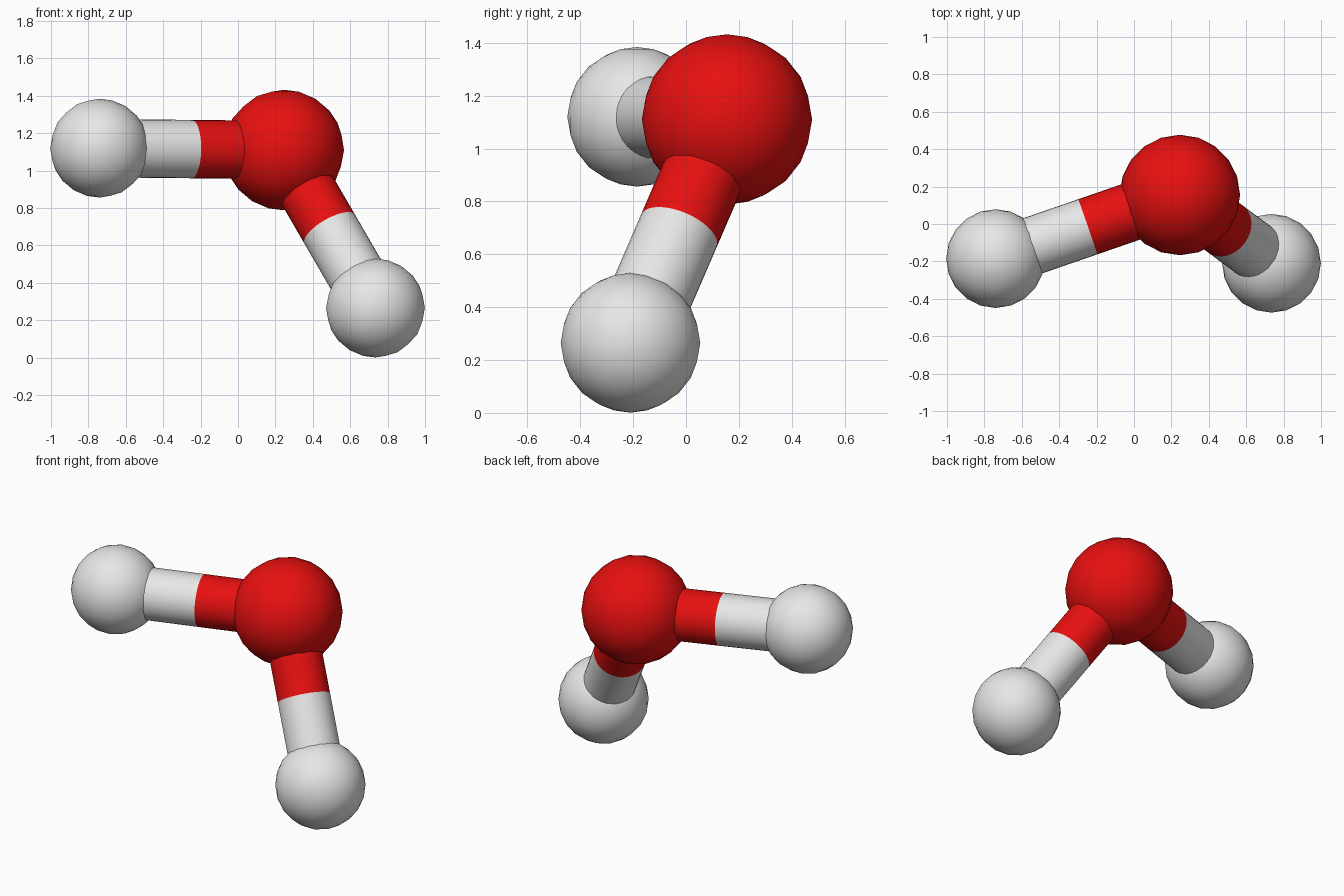
import bpy
from mathutils import Vector

cube = bpy.data.objects.get("Cube")
if cube:
    bpy.data.objects.remove(cube, do_unlink=True)


def make_material(name, rgb):
    mat = bpy.data.materials.new(name)
    mat.use_nodes = True
    mat.diffuse_color = (*rgb, 1)
    mat.node_tree.nodes["Principled BSDF"].inputs["Base Color"].default_value = (*rgb, 1)
    return mat


red = make_material("red", (0.8, 0.005, 0.005))
grey = make_material("light_grey", (0.8, 0.8, 0.8))


def finish(name, mat):
    obj = bpy.context.object
    obj.name = name
    obj.data.materials.append(mat)
    return obj


def ball(name, centre, radius, mat):
    bpy.ops.mesh.primitive_ico_sphere_add(subdivisions=3, radius=radius, location=centre)
    bpy.ops.object.shade_smooth()
    return finish(name, mat)


def rod(name, start, end, mat):
    axis = end - start
    bpy.ops.mesh.primitive_cylinder_add(
        vertices=32, radius=0.156, depth=axis.length, end_fill_type='NOTHING',
        location=(start + end) / 2, rotation=axis.to_track_quat('Z', 'Y').to_euler())
    bpy.ops.object.shade_smooth_by_angle()
    return finish(name, mat)


# Large central ball
centre = Vector((0.245, 0.155, 1.11))
ball("central_ball", centre, 0.322, red)

# Two small balls, each joined by a rod that changes colour halfway
ends = {"right": Vector((-0.74, -0.185, 1.12)), "left": Vector((0.735, -0.21, 0.265))}
for side, end in ends.items():
    middle = (centre + end) / 2
    ball(side + "_ball", end, 0.264, grey)
    rod(side + "_rod_inner", centre, middle, red)
    rod(side + "_rod_outer", middle, end, grey)
